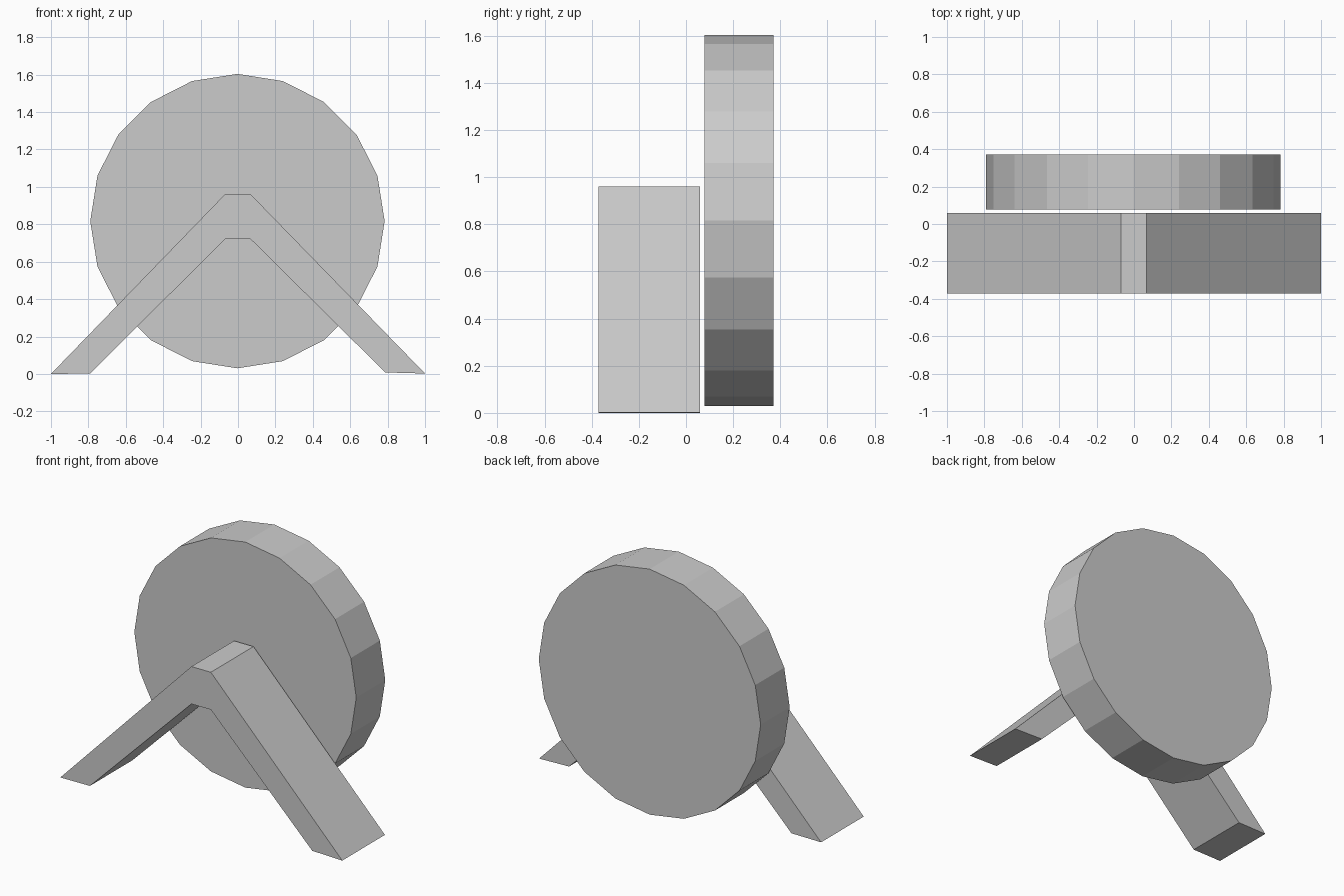
import bpy
import bmesh
from math import radians
from mathutils import Matrix, Vector

cube = bpy.data.objects.get("Cube")
if cube:
    bpy.data.objects.remove(cube, do_unlink=True)

# Single plain grey for every part
GREY = (0.6, 0.6, 0.6, 1.0)
grey = bpy.data.materials.new("light_grey")
grey.use_nodes = True
grey.diffuse_color = GREY
grey.node_tree.nodes["Principled BSDF"].inputs["Base Color"].default_value = GREY


def add_part(name, bm):
    bmesh.ops.recalc_face_normals(bm, faces=bm.faces)
    mesh = bpy.data.meshes.new(name)
    bm.to_mesh(mesh)
    bm.free()
    mesh.materials.append(grey)
    obj = bpy.data.objects.new(name, mesh)
    bpy.context.collection.objects.link(obj)
    return obj


# Upright disc: flat-sided, with a corner at the very top
front, back = 0.078, 0.372
bm = bmesh.new()
bmesh.ops.create_cone(bm, cap_ends=True, segments=20, radius1=0.787,
                      radius2=0.787, depth=back - front)
bmesh.ops.transform(
    bm, verts=bm.verts,
    matrix=Matrix.Translation((-0.003, (front + back) / 2, 0.817))
    @ Matrix.Rotation(radians(90), 4, 'X'))
add_part("round_disc", bm)

# Bent support: an upside-down V profile extruded in depth
profile = [(-1, 0), (-0.79, 0.002), (-0.07, 0.72), (0.068, 0.72),
           (0.787, 0.008), (1, 0.002), (0.068, 0.96), (-0.07, 0.96)]
front, back = -0.372, 0.06
bm = bmesh.new()
face = bm.faces.new([bm.verts.new((x, front, z)) for x, z in profile])
result = bmesh.ops.extrude_face_region(bm, geom=[face], use_keep_orig=True)
moved = [v for v in result["geom"] if isinstance(v, bmesh.types.BMVert)]
bmesh.ops.translate(bm, verts=moved, vec=Vector((0, back - front, 0)))
add_part("bent_support", bm)
